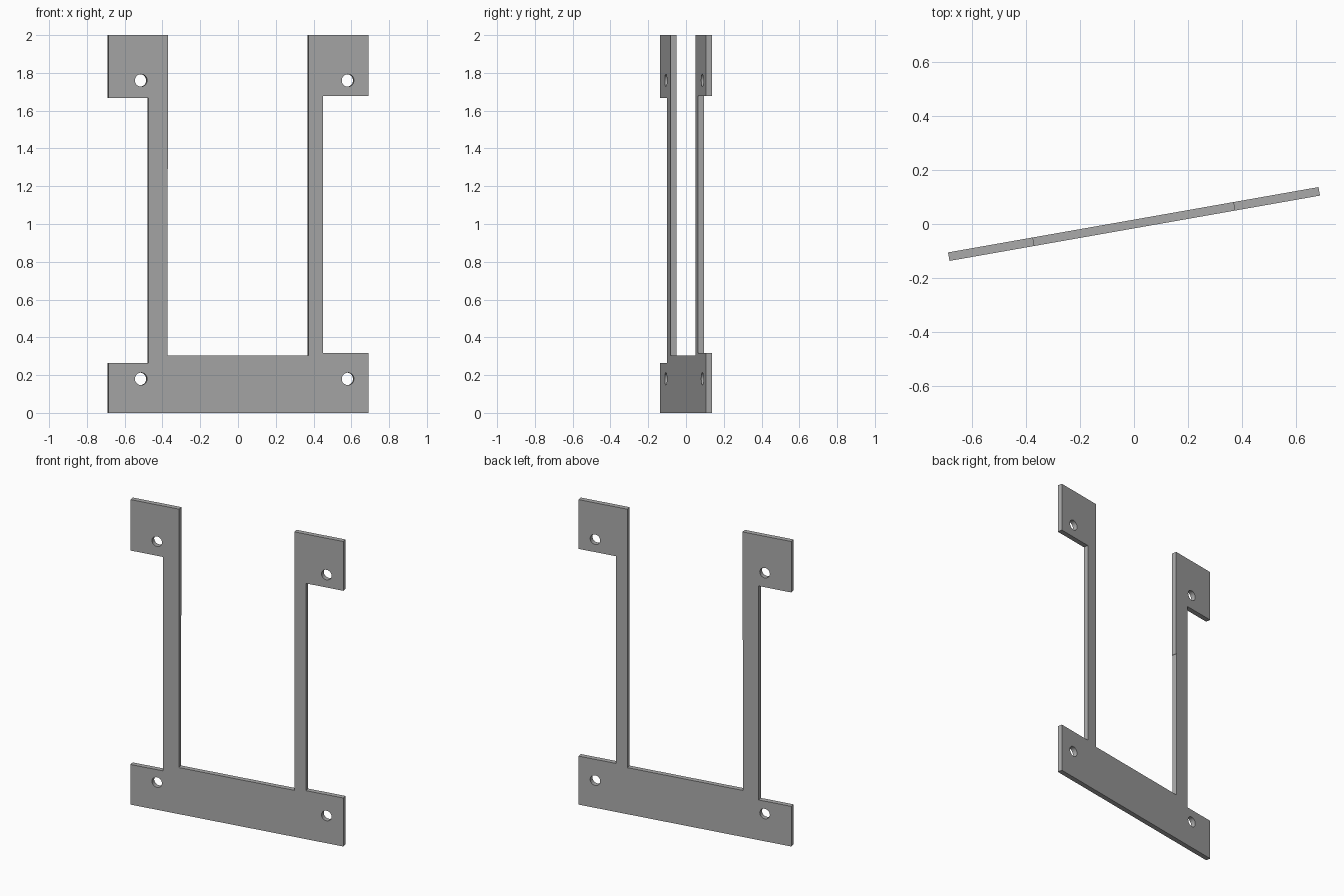
import bpy, bmesh, math
from mathutils import Matrix

cube = bpy.data.objects.get("Cube")
if cube:
    bpy.data.objects.remove(cube, do_unlink=True)

THICK = 0.032
TURN = Matrix.Rotation(math.radians(10), 4, 'Z')

grey = bpy.data.materials.new("plain grey")
grey.use_nodes = True
grey.diffuse_color = (0.4, 0.4, 0.4, 1)
grey.node_tree.nodes["Principled BSDF"].inputs["Base Color"].default_value = (0.4, 0.4, 0.4, 1)

# Bracket outline: base bar, two arms, pads at the arm tops
outline = [
    (-0.698, 0), (0.698, 0), (0.698, 0.318), (0.453, 0.318),
    (0.453, 1.677), (0.698, 1.677), (0.698, 2), (0.377, 2),
    (0.377, 0.305), (-0.381, 0.305), (-0.381, 1.29), (-0.378, 1.29),
    (-0.378, 2), (-0.698, 2), (-0.698, 1.666), (-0.484, 1.666),
    (-0.484, 0.263), (-0.698, 0.263),
]
bm = bmesh.new()
face = bm.faces.new([bm.verts.new((x, -THICK / 2, z)) for x, z in outline])
out = bmesh.ops.extrude_face_region(bm, geom=[face])
moved = [g for g in out["geom"] if isinstance(g, bmesh.types.BMVert)]
bmesh.ops.translate(bm, verts=moved, vec=(0, THICK, 0))
bmesh.ops.recalc_face_normals(bm, faces=bm.faces)
mesh = bpy.data.meshes.new("bracket_plate")
bm.to_mesh(mesh)
bm.free()
plate = bpy.data.objects.new("bracket_plate", mesh)
bpy.context.collection.objects.link(plate)
mesh.materials.append(grey)

# Four round screw holes, cut through the pads and the base
bm = bmesh.new()
for x in (-0.524, 0.588):
    for z in (0.18, 1.76):
        place = Matrix.Translation((x, 0, z)) @ Matrix.Rotation(math.pi / 2, 4, 'X')
        bmesh.ops.create_cone(bm, cap_ends=True, segments=32, radius1=0.033,
                              radius2=0.033, depth=0.2, matrix=place)
hole_mesh = bpy.data.meshes.new("hole_cutter")
bm.to_mesh(hole_mesh)
bm.free()
hole_mesh.materials.append(grey)
cutter = bpy.data.objects.new("hole_cutter", hole_mesh)
bpy.context.collection.objects.link(cutter)
cutter.hide_render = True
cutter.display_type = 'WIRE'

cut = plate.modifiers.new("screw_holes", 'BOOLEAN')
cut.operation = 'DIFFERENCE'
cut.solver = 'EXACT'
cut.object = cutter

# Turn the plate on its vertical axis and keep the cut as real geometry
plate.matrix_world = TURN
cutter.matrix_world = TURN
bpy.context.view_layer.update()
bpy.ops.object.select_all(action='DESELECT')
plate.select_set(True)
bpy.context.view_layer.objects.active = plate
bpy.ops.object.modifier_apply(modifier=cut.name)
bpy.data.objects.remove(cutter, do_unlink=True)
bpy.ops.object.shade_smooth_by_angle(angle=math.radians(30))
